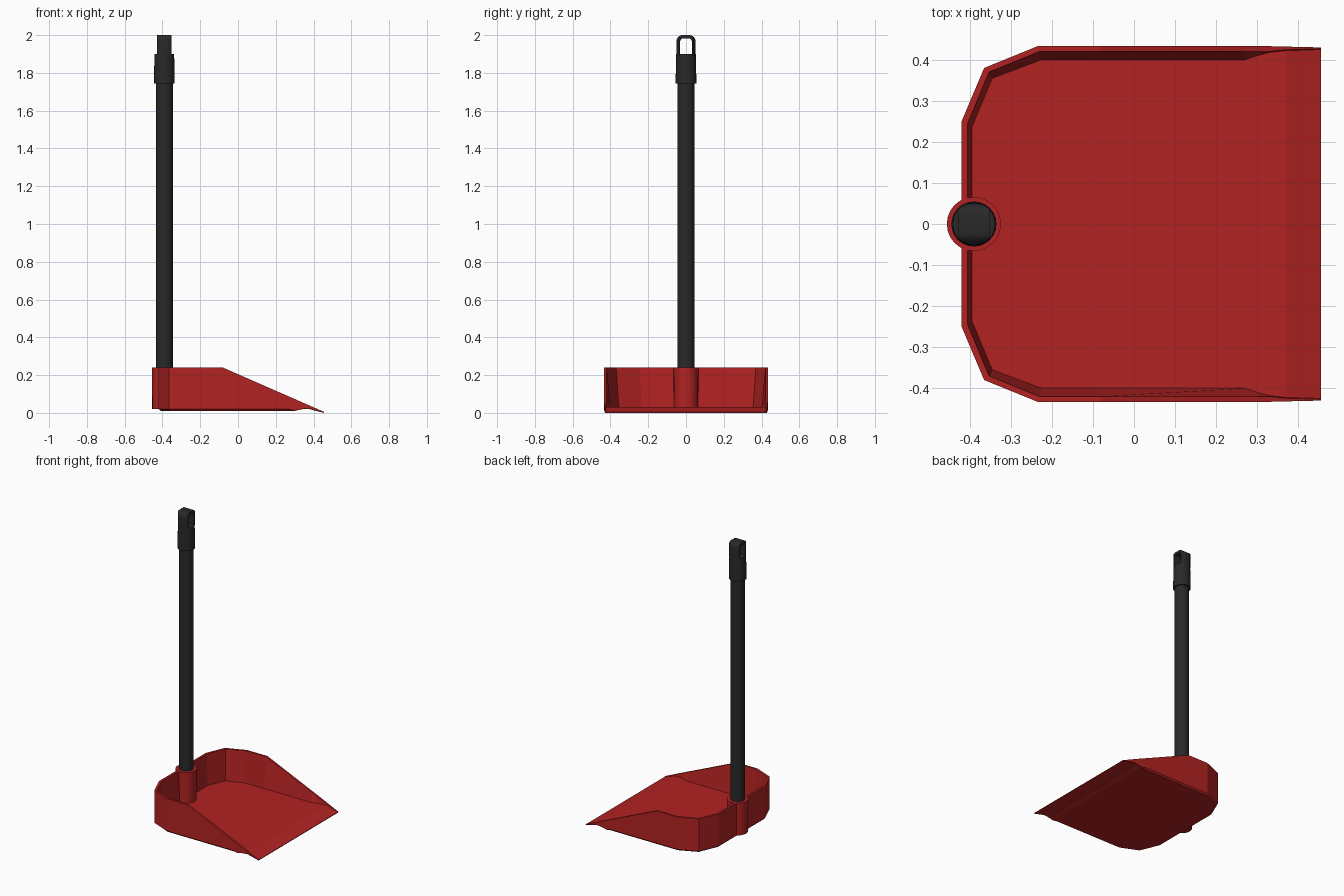
import bpy, bmesh, math

cube = bpy.data.objects.get("Cube")
if cube:
    bpy.data.objects.remove(cube, do_unlink=True)


def material(name, rgb):
    m = bpy.data.materials.new(name)
    m.use_nodes = True
    m.diffuse_color = (*rgb, 1)
    m.node_tree.nodes["Principled BSDF"].inputs["Base Color"].default_value = (*rgb, 1)
    return m


red = material("red plastic", (0.45, 0.016, 0.016))
black = material("black plastic", (0.022, 0.022, 0.022))
POLE_X = -0.39


def finish(bm, name, mat, smooth=False):
    bmesh.ops.recalc_face_normals(bm, faces=bm.faces)
    mesh = bpy.data.meshes.new(name)
    bm.to_mesh(mesh)
    bm.free()
    ob = bpy.data.objects.new(name, mesh)
    bpy.context.collection.objects.link(ob)
    mesh.materials.append(mat)
    if smooth:
        bpy.ops.object.select_all(action='DESELECT')
        ob.select_set(True)
        bpy.context.view_layer.objects.active = ob
        bpy.ops.object.shade_smooth_by_angle(angle=math.radians(35))
    return ob


def turned(name, profile, mat, sides=24):
    """Closed round part from (radius, z) rings, centred on the pole axis."""
    bm = bmesh.new()
    rings = []
    for r, z in profile:
        rings.append([bm.verts.new((POLE_X + r * math.cos(math.tau * i / sides),
                                    r * math.sin(math.tau * i / sides), z))
                      for i in range(sides)])
    for a, b in zip(rings, rings[1:]):
        for i in range(sides):
            j = (i + 1) % sides
            bm.faces.new((a[i], a[j], b[j], b[i]))
    bm.faces.new(rings[0])
    bm.faces.new(rings[-1])
    return finish(bm, name, mat, True)


# Tray: wall sections from the back corner to the lip
# (outer x, outer y, rim x, rim y, floor x, floor y, underside z, floor z)
sections = [
    (-0.42, 0.25, -0.405, 0.245, -0.395, 0.235, 0.01, 0.03),
    (-0.365, 0.38, -0.353, 0.37, -0.345, 0.355, 0.01, 0.03),
    (-0.235, 0.433, -0.23, 0.42, -0.225, 0.40, 0.01, 0.03),
    (-0.08, 0.433, -0.08, 0.42, -0.08, 0.40, 0.01, 0.03),
    (0.27, 0.433, 0.27, 0.42, 0.27, 0.40, 0.01, 0.03),
    (0.30, 0.433, 0.30, 0.42, 0.30, 0.41, 0.01, 0.03),
    (0.33, 0.433, 0.33, 0.42, 0.33, 0.418, 0.018, 0.03),
    (0.37, 0.432, 0.37, 0.424, 0.37, 0.422, 0.022, 0.03),
    (0.455, 0.43, 0.455, 0.427, 0.455, 0.425, 0.0, 0.004),
]
bm = bmesh.new()


def column(section, side):
    ox, oy, rx, ry, fx, fy, under, floor = section
    top = 0.24 - max(0, ox + 0.08) * 0.438
    edge = under + (0.01 if ox < 0.3 else 0.002)
    inset = 0.01 if ox < 0.3 else 0.002
    pts = [(ox + (inset if ox < -0.3 else 0), oy - inset, under),
           (ox, oy, edge), (ox, oy, top), (rx, ry, top), (fx, fy, floor)]
    return [bm.verts.new((x, y * side, z)) for x, y, z in pts]


left = [column(s, 1) for s in sections]
right = [column(s, -1) for s in sections]
path = left[::-1] + right
for a, b in zip(path, path[1:]):
    for k in range(4):
        bm.faces.new((a[k], a[k + 1], b[k + 1], b[k]))
for i in range(len(sections) - 1):
    for k in (0, 4):
        bm.faces.new((left[i][k], left[i + 1][k], right[i + 1][k], right[i][k]))
bm.faces.new(left[-1] + right[-1][::-1])
finish(bm, "dustpan_tray", red)

# Socket, pole and grip
turned("pole_socket", [(0.064, 0.02), (0.066, 0.24)], red)
turned("pole", [(0.045, 0.2), (0.045, 1.78)], black)
turned("grip", [(0.055, 1.745), (0.055, 1.76), (0.052, 1.90)], black)

# Hanging loop: rounded arch swept across x, trimmed to the round grip
outer, inner = [(0.05, 1.89)], [(0.031, 1.89)]
for i in range(9):
    a = math.pi / 2 * i / 8
    outer.append((0.018 + 0.032 * math.cos(a), 1.968 + 0.032 * math.sin(a)))
    inner.append((0.013 + 0.018 * math.cos(a), 1.965 + 0.018 * math.sin(a)))
outer += [(-y, z) for y, z in outer[::-1]]
inner += [(-y, z) for y, z in inner[::-1]]
bm = bmesh.new()
slices = []
for i in range(7):
    x = 0.038 * (i / 3 - 1)
    limit = math.sqrt(0.053 ** 2 - x * x)
    slices.append(([bm.verts.new((POLE_X + x, max(-limit, min(limit, y)), z)) for y, z in outer],
                   [bm.verts.new((POLE_X + x, y, z)) for y, z in inner]))
n = len(outer)
for (oa, ia), (ob, ib) in zip(slices, slices[1:]):
    for k in range(n - 1):
        bm.faces.new((oa[k], oa[k + 1], ob[k + 1], ob[k]))
        bm.faces.new((ia[k], ib[k], ib[k + 1], ia[k + 1]))
    for k in (0, n - 1):
        bm.faces.new((oa[k], ob[k], ib[k], ia[k]))
for o, inn in (slices[0], slices[-1]):
    for k in range(n - 1):
        bm.faces.new((o[k], o[k + 1], inn[k + 1], inn[k]))
finish(bm, "hanging_loop", black, True)
